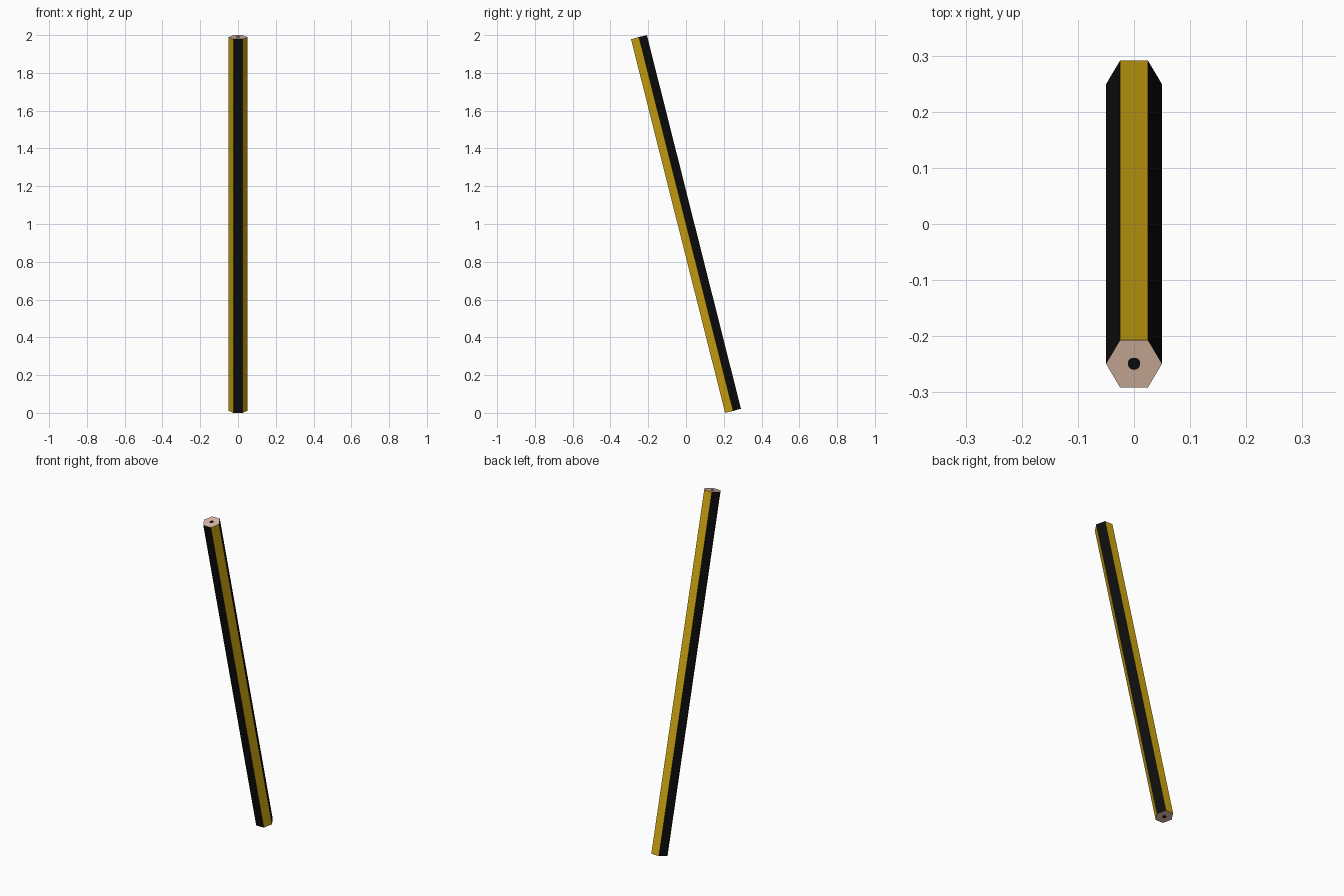
import bpy, bmesh, math
from mathutils import Matrix, Vector

if "Cube" in bpy.data.objects:
    bpy.data.objects.remove(bpy.data.objects["Cube"])

R = 0.05                                   # hexagon corner radius
BOTTOM, TOP = Vector((0, 0.249, 0.011)), Vector((0, -0.249, 1.989))
AXIS = TOP - BOTTOM
LENGTH = AXIS.length
PLACE = Matrix.Translation((BOTTOM + TOP) / 2) @ Matrix.Rotation(math.atan2(-AXIS.y, AXIS.z), 4, 'X')


def material(name, rgb):
    m = bpy.data.materials.new(name)
    m.diffuse_color = (*rgb, 1)
    m.use_nodes = True
    m.node_tree.nodes["Principled BSDF"].inputs["Base Color"].default_value = m.diffuse_color
    return m


yellow = material("yellow_paint", (0.62, 0.38, 0.006))
black = material("black_paint", (0.004, 0.004, 0.004))
wood = material("bare_wood", (0.70, 0.48, 0.37))


def prism(name, sides, radius, depth, offset, mats):
    """Prism along the tilted pencil axis."""
    bm = bmesh.new()
    bmesh.ops.create_cone(bm, cap_ends=True, segments=sides, radius1=radius, radius2=radius, depth=depth)
    # put a corner exactly on +x
    v = bm.verts[:][0].co
    bmesh.ops.rotate(bm, verts=bm.verts, matrix=Matrix.Rotation(-math.atan2(v.y, v.x), 3, 'Z'))
    bmesh.ops.translate(bm, verts=bm.verts, vec=(0, 0, offset))
    bmesh.ops.recalc_face_normals(bm, faces=bm.faces)
    me = bpy.data.meshes.new(name)
    for m in mats:
        me.materials.append(m)
    if len(mats) > 1:                      # alternate stripes, bare wood caps
        for f in bm.faces:
            if abs(f.normal.z) > 0.9:
                f.material_index = 2
            else:
                ang = math.degrees(math.atan2(f.normal.y, f.normal.x)) % 360
                f.material_index = 1 - int(ang // 60) % 2
    bm.transform(PLACE)
    bm.to_mesh(me)
    bm.free()
    ob = bpy.data.objects.new(name, me)
    bpy.context.collection.objects.link(ob)
    return ob


# striped hexagonal body
prism("pencil_body", 6, R, LENGTH, 0, [yellow, black, wood])

# graphite core showing at both ends
for name, s in (("top_lead", 1), ("bottom_lead", -1)):
    prism(name, 12, 0.011, 0.002, s * LENGTH / 2, [black])
